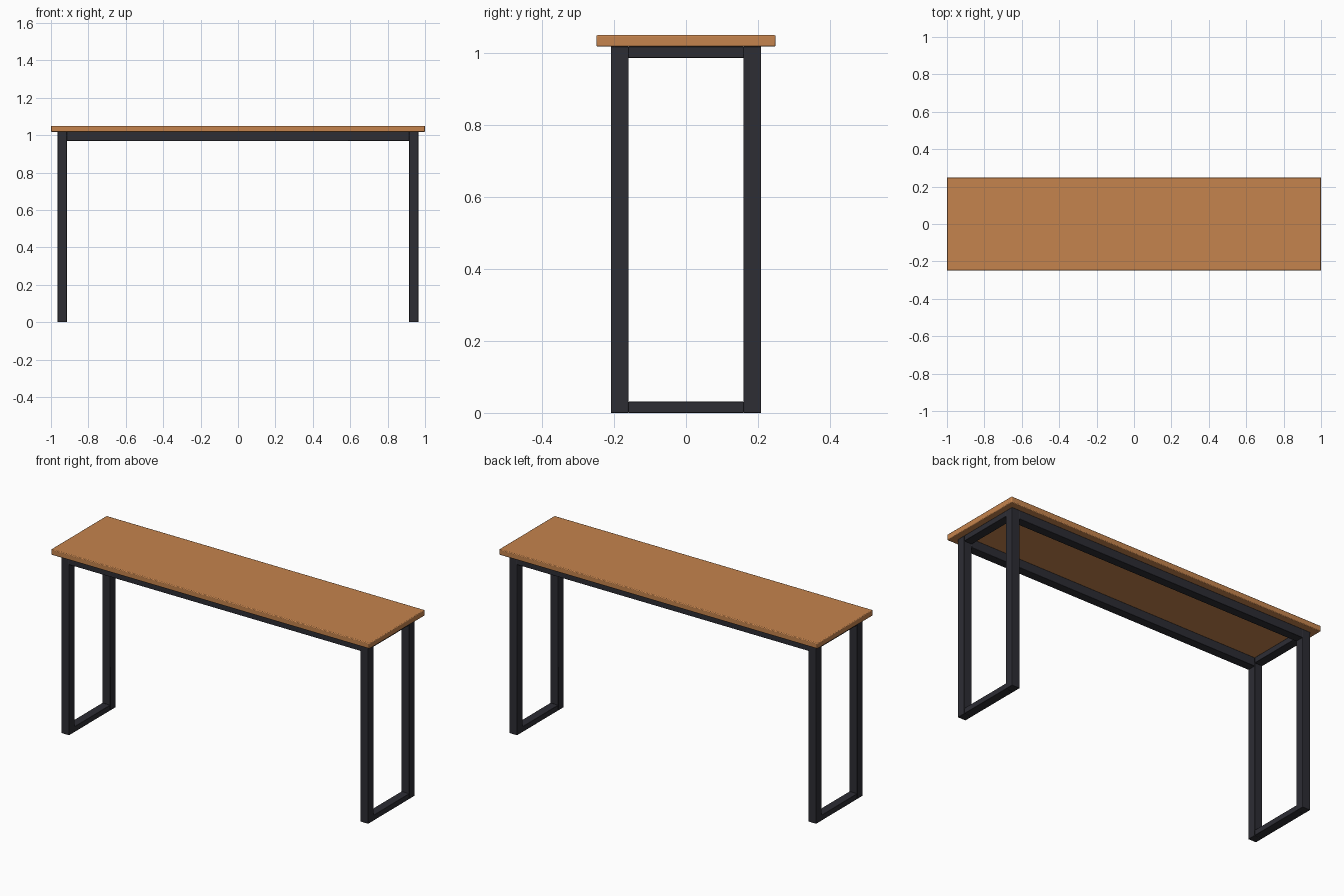
import bpy

if "Cube" in bpy.data.objects:
    bpy.data.objects.remove(bpy.data.objects["Cube"])


def material(name, rgb):
    m = bpy.data.materials.new(name)
    m.diffuse_color = (*rgb, 1)
    m.use_nodes = True
    m.node_tree.nodes["Principled BSDF"].inputs["Base Color"].default_value = m.diffuse_color
    return m


wood = material("warm wood", (0.56, 0.23, 0.075))
metal = material("dark metal", (0.026, 0.026, 0.034))


def box(name, x, y, z, mat, bevel):
    """Bevelled box spanning the given (min, max) ranges."""
    spans = (x, y, z)
    bpy.ops.mesh.primitive_cube_add(size=1, location=[(a + b) / 2 for a, b in spans])
    ob = bpy.context.object
    ob.name = name
    ob.scale = [b - a for a, b in spans]
    bpy.ops.object.transform_apply(location=False, rotation=False, scale=True)
    ob.data.materials.append(mat)
    mod = ob.modifiers.new("soft edges", 'BEVEL')
    mod.width = bevel
    mod.segments = 2
    bpy.ops.object.shade_smooth_by_angle()
    return ob


def span(side, inner, outer):
    return tuple(sorted((side * inner, side * outer)))


UNDER = 1.018  # underside of the table top

# Table top
box("table_top", (-1, 1), (-0.249, 0.249), (UNDER, 1.05), wood, 0.004)

for sx, side in ((-1, "left"), (1, "right")):
    xs = span(sx, 0.915, 0.964)
    # Upright legs of each end frame
    for sy, end in ((-1, "front"), (1, "back")):
        box(f"{end}_{side}_leg", xs, span(sy, 0.16, 0.209), (0, UNDER), metal, 0.002)
    # Floor bar and upper bar of each end frame
    box(f"{side}_floor_bar", xs, (-0.161, 0.161), (0, 0.031), metal, 0.002)
    box(f"{side}_upper_bar", xs, (-0.161, 0.161), (0.987, UNDER), metal, 0.002)

# Long rails under the top
for sy, end in ((-1, "front"), (1, "back")):
    box(f"{end}_rail", (-0.916, 0.916), span(sy, 0.16, 0.209), (0.969, UNDER), metal, 0.002)
